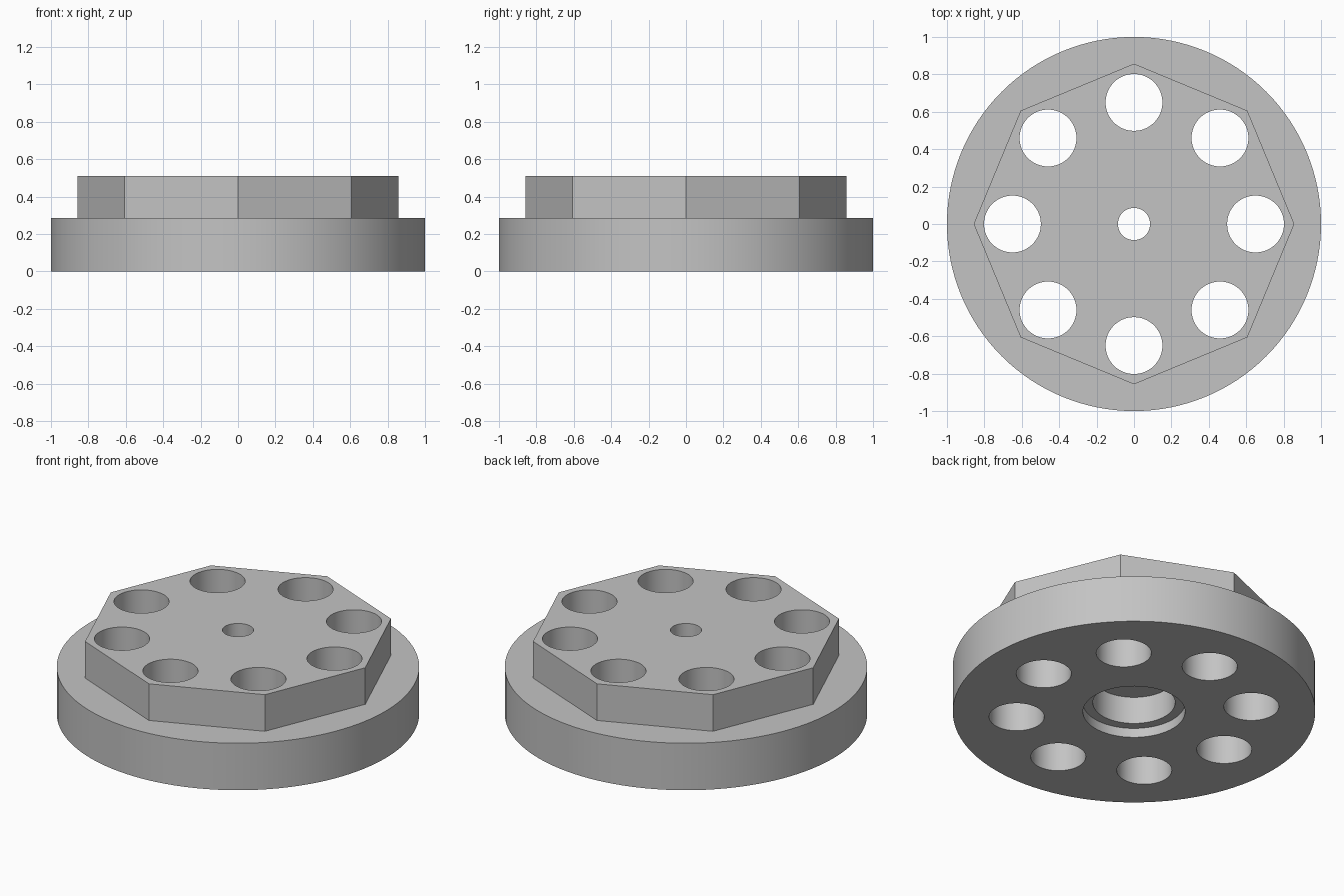
import bpy, bmesh
from math import cos, sin, pi, radians

cube = bpy.data.objects.get("Cube")
if cube:
    bpy.data.objects.remove(cube)

# Dimensions
FLANGE_R, FLANGE_TOP = 1.0, 0.286
BOSS_R, TOP = 0.857, 0.509
HOLE_R, HOLE_RING, HOLES = 0.152, 0.65, 8

grey = bpy.data.materials.new("Plain grey")
grey.use_nodes = True
colour = (0.55, 0.55, 0.55, 1)
grey.diffuse_color = colour
grey.node_tree.nodes["Principled BSDF"].inputs["Base Color"].default_value = colour


def add_turned(bm, profile, sides, cx=0, cy=0):
    """Closed solid from stacked (radius, height) rings, listed upwards."""
    rings = []
    for r, z in profile:
        rings.append([bm.verts.new((cx + r * cos(2 * pi * i / sides),
                                    cy + r * sin(2 * pi * i / sides), z))
                      for i in range(sides)])
    bm.faces.new(rings[0][::-1])
    bm.faces.new(rings[-1])
    for low, high in zip(rings, rings[1:]):
        for i in range(sides):
            j = (i + 1) % sides
            bm.faces.new((low[i], low[j], high[j], high[i]))


def finish(bm, name):
    bmesh.ops.recalc_face_normals(bm, faces=bm.faces[:])
    mesh = bpy.data.meshes.new(name)
    bm.to_mesh(mesh)
    bm.free()
    mesh.materials.append(grey)
    obj = bpy.data.objects.new(name, mesh)
    bpy.context.collection.objects.link(obj)
    return obj


# Round flange
bm = bmesh.new()
add_turned(bm, [(FLANGE_R, 0), (FLANGE_R, FLANGE_TOP)], 128)
body = finish(bm, "flanged_octagon_body")

# Octagonal boss, its corners on the axes
bm = bmesh.new()
add_turned(bm, [(BOSS_R, 0.1), (BOSS_R, TOP)], 8)
boss = finish(bm, "octagon_boss_helper")

# Ring of through holes and the stepped centre bore
bm = bmesh.new()
for k in range(HOLES):
    a = 2 * pi * k / HOLES
    add_turned(bm, [(HOLE_R, -0.1), (HOLE_R, 0.7)], 64,
               HOLE_RING * cos(a), HOLE_RING * sin(a))
add_turned(bm, [(0.282, -0.1), (0.282, 0.057), (0.227, 0.057),
                (0.227, 0.223), (0.086, 0.223), (0.086, 0.7)], 64)
holes = finish(bm, "hole_cutters")

# Join the boss on, then cut the holes
bpy.context.view_layer.objects.active = body
body.select_set(True)
for helper, operation in ((boss, 'UNION'), (holes, 'DIFFERENCE')):
    helper.hide_render = True
    mod = body.modifiers.new(operation.title(), 'BOOLEAN')
    mod.operation = operation
    mod.solver = 'EXACT'
    mod.object = helper
    bpy.ops.object.modifier_apply(modifier=mod.name)
    bpy.data.objects.remove(helper)

# Smooth curved walls with crisp edges
bpy.ops.object.shade_smooth_by_angle(angle=radians(30))
